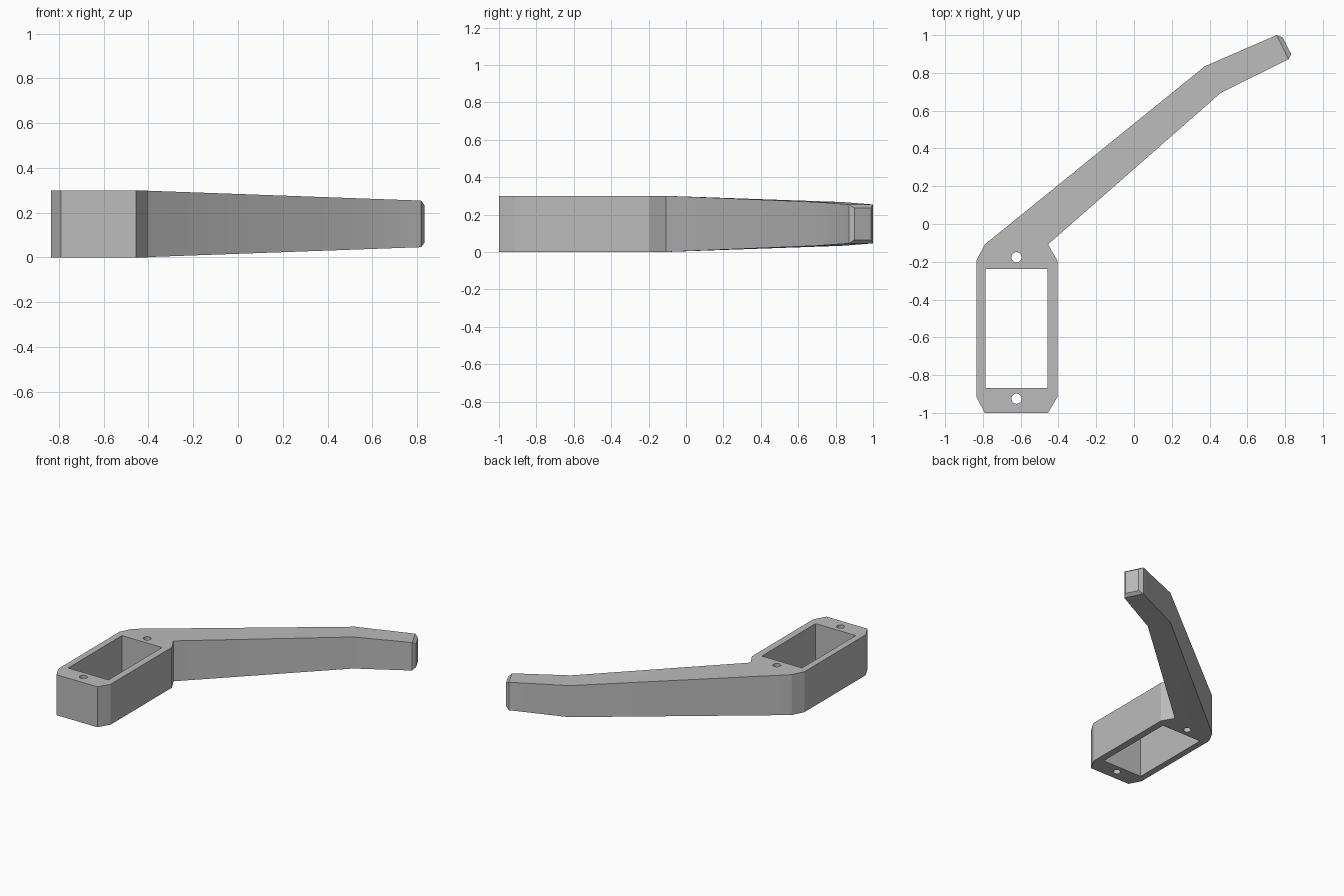
import bpy, bmesh, math
from mathutils import Vector

old = bpy.data.objects.get("Cube")
if old:
    bpy.data.objects.remove(old, do_unlink=True)

# Single plain grey
grey = bpy.data.materials.new("plain grey")
grey.use_nodes = True
colour = (0.5, 0.5, 0.5, 1)
grey.diffuse_color = colour
grey.node_tree.nodes["Principled BSDF"].inputs["Base Color"].default_value = colour

MID = 0.15  # mid height of the part


def make_object(name, bm):
    bmesh.ops.recalc_face_normals(bm, faces=bm.faces)
    mesh = bpy.data.meshes.new(name)
    bm.to_mesh(mesh)
    bm.free()
    mesh.materials.append(grey)
    obj = bpy.data.objects.new(name, mesh)
    bpy.context.collection.objects.link(obj)
    return obj


def loft(name, sections):
    """Join rectangular sections, each (left point, right point, half height)."""
    bm = bmesh.new()
    rings = []
    for a, b, h in sections:
        corners = [(*a, MID - h), (*b, MID - h), (*b, MID + h), (*a, MID + h)]
        rings.append([bm.verts.new(c) for c in corners])
    for r, s in zip(rings, rings[1:]):
        for i in range(4):
            j = (i + 1) % 4
            bm.faces.new((r[i], r[j], s[j], s[i]))
    bm.faces.new(rings[0])
    bm.faces.new(rings[-1])
    return make_object(name, bm)


def cut(target, cutter):
    cutter.hide_render = True
    mod = target.modifiers.new("cut", 'BOOLEAN')
    mod.operation = 'DIFFERENCE'
    mod.solver = 'EXACT'
    mod.object = cutter
    bpy.context.view_layer.objects.active = target
    bpy.ops.object.modifier_apply(modifier=mod.name)
    bpy.data.objects.remove(cutter, do_unlink=True)


# Chamfered mounting frame running on into the tapered, bent arm
bracket = loft("mounting_frame_and_arm", [
    ((-0.79, -1.0), (-0.455, -1.0), 0.15),
    ((-0.835, -0.915), (-0.405, -0.915), 0.15),
    ((-0.835, -0.195), (-0.405, -0.195), 0.15),
    ((-0.79, -0.108), (-0.455, -0.108), 0.15),
    ((0.375, 0.835), (0.46, 0.695), 0.117),
    ((0.755, 1.0), (0.818, 0.872), 0.104),
    ((0.787, 0.988), (0.832, 0.9), 0.085),
])

# Rectangular opening through the frame
cut(bracket, loft("opening_cutter", [
    ((-0.787, -0.867), (-0.457, -0.867), 0.3),
    ((-0.787, -0.237), (-0.457, -0.237), 0.3),
]))

# Screw hole at each end of the frame
for y in (-0.925, -0.176):
    bm = bmesh.new()
    bmesh.ops.create_cone(bm, cap_ends=True, segments=24, radius1=0.027,
                          radius2=0.027, depth=0.6)
    bmesh.ops.translate(bm, verts=bm.verts, vec=Vector((-0.622, y, MID)))
    cut(bracket, make_object("screw_hole_cutter", bm))

# Smooth the round holes only, keep all other edges sharp
bpy.ops.object.select_all(action='DESELECT')
bracket.select_set(True)
bpy.context.view_layer.objects.active = bracket
bpy.ops.object.shade_smooth_by_angle(angle=math.radians(16))
